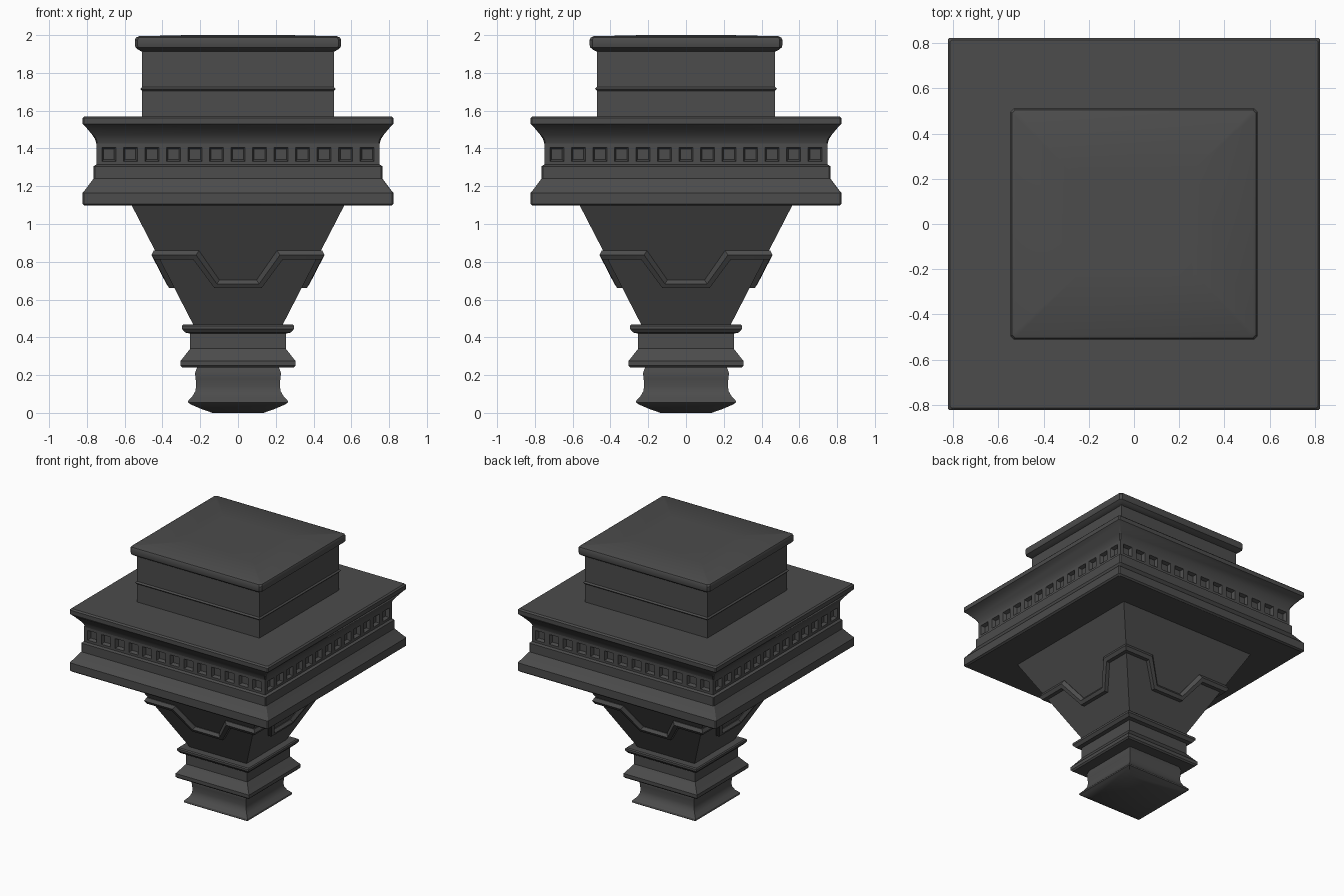
import bpy, bmesh, math
from mathutils import Matrix

if "Cube" in bpy.data.objects:
    bpy.data.objects.remove(bpy.data.objects["Cube"])

# Dark iron-like finish shared by all parts
dark = bpy.data.materials.new("dark_grey")
dark.diffuse_color = (0.072, 0.072, 0.072, 1)
dark.use_nodes = True
dark.node_tree.nodes["Principled BSDF"].inputs["Base Color"].default_value = dark.diffuse_color


def finish(bm, name, angle=30):
    bmesh.ops.recalc_face_normals(bm, faces=bm.faces)
    mesh = bpy.data.meshes.new(name)
    bm.to_mesh(mesh)
    bm.free()
    mesh.materials.append(dark)
    ob = bpy.data.objects.new(name, mesh)
    bpy.context.collection.objects.link(ob)
    bpy.ops.object.select_all(action='DESELECT')
    ob.select_set(True)
    bpy.context.view_layer.objects.active = ob
    bpy.ops.object.shade_smooth_by_angle(angle=math.radians(angle))
    return ob


def bridge(bm, a, b):
    n = len(a)
    for i in range(n):
        bm.faces.new((a[i], a[(i + 1) % n], b[(i + 1) % n], b[i]))


def square_lathe(name, profile, narrow=0.0, cut=0.0):
    """Sweep a (half width, z) profile round a square.
    narrow trims the y half, cut chamfers the upright corners."""
    bm = bmesh.new()
    rings = []
    for h, z in profile:
        k = h - narrow
        if cut:
            pts = ((cut - h, -k), (h - cut, -k), (h, cut - k), (h, k - cut),
                   (h - cut, k), (cut - h, k), (-h, k - cut), (-h, cut - k))
        else:
            pts = ((-h, -k), (h, -k), (h, k), (-h, k))
        rings.append([bm.verts.new((x, y, z)) for x, y in pts])
    for a, b in zip(rings, rings[1:]):
        bridge(bm, a, b)
    bm.faces.new(rings[0])
    bm.faces.new(rings[-1])
    return finish(bm, name)


# Foot with concave neck
square_lathe("foot", [
    (0.135, 0), (0.20, 0.023), (0.25, 0.045), (0.265, 0.055), (0.262, 0.068),
    (0.24, 0.09), (0.226, 0.115), (0.222, 0.14), (0.224, 0.18), (0.228, 0.21),
    (0.215, 0.245)])

# Moulded collar
square_lathe("collar", [
    (0.295, 0.24), (0.305, 0.25), (0.305, 0.275), (0.296, 0.285), (0.253, 0.34),
    (0.253, 0.42), (0.28, 0.425), (0.297, 0.445), (0.297, 0.46), (0.29, 0.467)])

# Tapering body
Z0, Z1, H0, H1 = 0.46, 1.105, 0.233, 0.566
square_lathe("tapered_body", [(H0, Z0), (H1, Z1)])


def half_at(z):
    return H0 + (H1 - H0) * (z - Z0) / (Z1 - Z0)


# Zigzag trim: each strand is (high z, low z, shoulder x, valley x, stand-off)
strands = [(0.860, 0.703, 0.207, 0.098, -0.01),
           (0.860, 0.703, 0.207, 0.098, 0.006),
           (0.836, 0.683, 0.222, 0.112, 0.031),
           (0.813, 0.661, 0.238, 0.125, 0.028),
           (0.813, 0.661, 0.238, 0.125, -0.01)]
bm = bmesh.new()
loops = []
for hi, lo, xs, xv, d in strands:
    loop = []
    for s in range(4):
        rot = Matrix.Rotation(s * math.pi / 2, 3, 'Z')
        corner = half_at(hi) + d
        for x, z in ((-corner, hi), (-xs, hi), (-xv, lo), (xv, lo), (xs, hi)):
            v = bm.verts.new((x, -(half_at(z) + d), z))
            v.co = rot @ v.co
            loop.append(v)
    loops.append(loop)
for a, b in zip(loops, loops[1:] + loops[:1]):
    bridge(bm, a, b)
finish(bm, "zigzag_trim", 20)

# Wide cornice, set back where the frieze sits
square_lathe("cornice", [
    (0.812, 1.097), (0.823, 1.107), (0.823, 1.165), (0.81, 1.18), (0.765, 1.24),
    (0.765, 1.305), (0.75, 1.315), (0.70, 1.315), (0.70, 1.425), (0.75, 1.425),
    (0.757, 1.45), (0.77, 1.47), (0.807, 1.515), (0.823, 1.53), (0.823, 1.56),
    (0.813, 1.57)], cut=0.007)

# Frieze with a row of thirteen recessed squares per side
F, STEP, SQ = 0.75, 0.114, 0.037
xs = [-F]
for i in range(13):
    c = (i - 6) * STEP
    xs += [c - SQ, c + SQ]
xs.append(F)
zs = [1.31, 1.332, 1.405, 1.43]
bm = bmesh.new()
pockets = []
for s in range(4):
    rot = Matrix.Rotation(s * math.pi / 2, 3, 'Z')
    grid = [[bm.verts.new((x, -F, z)) for x in xs] for z in zs]
    bmesh.ops.rotate(bm, verts=sum(grid, []), matrix=rot)
    for r in range(3):
        for c in range(len(xs) - 1):
            f = bm.faces.new((grid[r][c], grid[r][c + 1],
                              grid[r + 1][c + 1], grid[r + 1][c]))
            if r == 1 and c % 2 == 1:
                pockets.append(f)
bm.normal_update()
bmesh.ops.inset_individual(bm, faces=pockets, thickness=0.012, depth=-0.025)
bmesh.ops.remove_doubles(bm, verts=bm.verts, dist=0.0005)
finish(bm, "frieze")

# Upper block with a fine bead at mid height
square_lathe("upper_block", [
    (0.508, 1.565), (0.508, 1.705), (0.518, 1.715), (0.508, 1.725),
    (0.508, 1.92)], 0.036)

# Rounded lid
square_lathe("lid", [
    (0.508, 1.912), (0.53, 1.924), (0.543, 1.935), (0.546, 1.948),
    (0.546, 1.975), (0.54, 1.987), (0.525, 1.994), (0.27, 2.0)], 0.036, 0.014)
